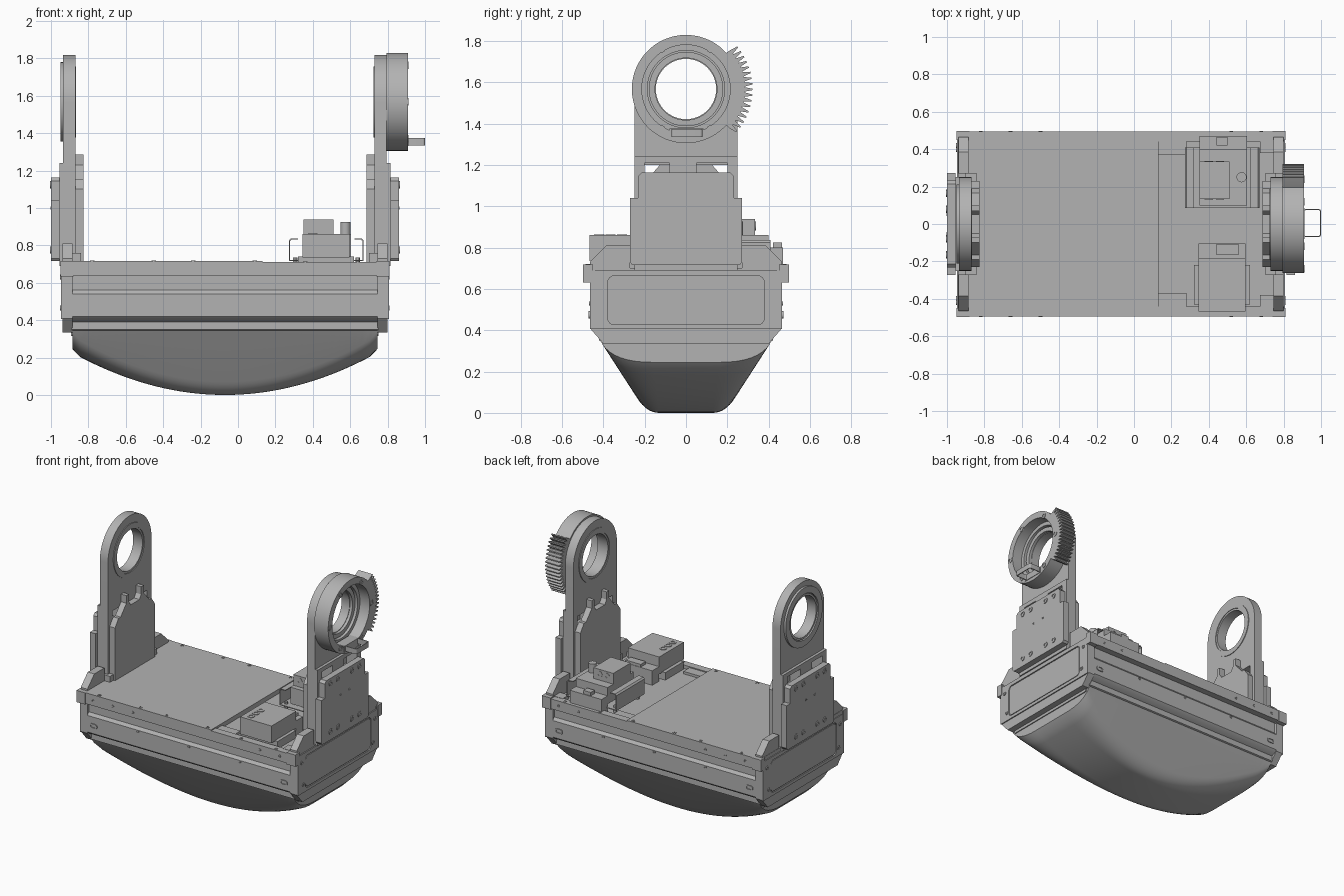
import bpy, bmesh
from math import sin, cos, pi, radians
from mathutils import Matrix

if "Cube" in bpy.data.objects:
    bpy.data.objects.remove(bpy.data.objects["Cube"])

grey = bpy.data.materials.new("machined grey")
grey.use_nodes = True
grey.diffuse_color = (0.45, 0.45, 0.45, 1)
grey.node_tree.nodes["Principled BSDF"].inputs["Base Color"].default_value = grey.diffuse_color

C = -0.07          # symmetry plane of the two towers
HUB = 1.567        # height of the pivot axis
AXES = {"x": Matrix(((0, 0, 1, 0), (1, 0, 0, 0), (0, 1, 0, 0), (0, 0, 0, 1))),
        "y": Matrix(((1, 0, 0, 0), (0, 0, -1, 0), (0, 1, 0, 0), (0, 0, 0, 1))),
        "z": Matrix.Identity(4)}


def finish(name, bm):
    bmesh.ops.remove_doubles(bm, verts=bm.verts, dist=1e-5)
    bmesh.ops.recalc_face_normals(bm, faces=bm.faces)
    for f in bm.faces:
        f.smooth = True
    me = bpy.data.meshes.new(name)
    bm.to_mesh(me)
    me.set_sharp_from_angle(angle=radians(30))
    me.materials.append(grey)
    ob = bpy.data.objects.new(name, me)
    bpy.context.collection.objects.link(ob)
    return ob


def plate(name, axis, a, b, *loops):
    """Extrude an outline with holes along an axis from a to b."""
    cu = bpy.data.curves.new(name, "CURVE")
    cu.dimensions, cu.fill_mode = "2D", "BOTH"
    cu.extrude = abs(b - a) / 2
    for pts in loops:
        sp = cu.splines.new("POLY")
        sp.points.add(len(pts) - 1)
        for p, (u, v) in zip(sp.points, pts):
            p.co = (u, v, 0, 1)
        sp.use_cyclic_u = True
    tmp = bpy.data.objects.new(name + " outline", cu)
    me = bpy.data.meshes.new_from_object(tmp)
    bm = bmesh.new()
    bm.from_mesh(me)
    bpy.data.objects.remove(tmp)
    bpy.data.curves.remove(cu)
    bpy.data.meshes.remove(me)
    mid = (a + b) / 2 * (-1 if axis == "y" else 1)
    bm.transform(AXES[axis] @ Matrix.Translation((0, 0, mid)))
    return finish(name, bm)


def circle(u, v, r, n=64, start=0, end=2 * pi):
    k = n if end - start > 6.28 else n - 1
    return [(u + r * cos(start + (end - start) * i / k),
             v + r * sin(start + (end - start) * i / k)) for i in range(n)]


def rect(u0, u1, v0, v1, r=0):
    if not r:
        return [(u0, v0), (u1, v0), (u1, v1), (u0, v1)]
    out = []
    for q, (u, v) in enumerate(((u1 - r, v1 - r), (u0 + r, v1 - r), (u0 + r, v0 + r), (u1 - r, v0 + r))):
        out += circle(u, v, r, 7, q * pi / 2, (q + 1) * pi / 2)
    return out


def box(name, x0, x1, y0, y1, z0, z1):
    return plate(name, "z", z0, z1, rect(x0, x1, y0, y1))


def sym(half):
    """Mirror a right-hand outline to a closed one."""
    return half + [(-u, v) for u, v in reversed(half)]


def screw(name, axis, u, v, at, out=0.005, r=0.014):
    plate(name, axis, at - abs(out), at + abs(out), circle(u, v, r, 16), circle(u, v, r * 0.55, 12))


# Belly: lofted sections with rounded lower corners
bm = bmesh.new()
rings = []
for i in range(41):
    s = -1 + i / 20
    t = s * s
    zb = 0.225 * t + (0.02 if abs(s) == 1 else 0)
    yc = 0.19 + 0.22 * zb / 0.34
    p0 = (yc - 0.06 - 0.12 * t, zb)
    zs = zb + 0.07 + 0.02 * t
    p2 = (0.19 + 0.22 * zs / 0.34, zs)
    half = [(0.41, 0.345)]
    for k in range(9):
        q = 1 - k / 8
        half.append(tuple((1 - q) ** 2 * p0[j] + 2 * q * (1 - q) * (yc, zb)[j] + q * q * p2[j] for j in (0, 1)))
    rings.append([bm.verts.new((C + 0.815 * s, y, z)) for y, z in sym(half)])
for r0, r1 in zip(rings, rings[1:]):
    for k in range(len(r0)):
        n = (k + 1) % len(r0)
        bm.faces.new((r0[k], r0[n], r1[n], r1[k]))
bm.faces.new(rings[0])
bm.faces.new(rings[-1])
finish("belly", bm)

# Body: long section profile, lid and recessed deck
plate("body_shell", "x", C - 0.82, C + 0.82, sym([
    (0.40, 0.34), (0.42, 0.35), (0.42, 0.39), (0.45, 0.405), (0.465, 0.42), (0.465, 0.54),
    (0.448, 0.56), (0.448, 0.685)]))
box("lid", C - 0.87, 0.13, -0.494, 0.494, 0.68, 0.717)
for s in (-1, 1):
    y = sorted((s * 0.44, s * 0.494))
    box("long_rail", C - 0.872, C + 0.872, *y, 0.638, 0.71)
    box("deck_bracket", 0.131, 0.28, *sorted((s * 0.37, s * 0.45)), 0.68, 0.703)
    for x in (-0.78, -0.45, -0.24, 0.09, 0.36, 0.64):
        screw("rail_top_screw", "z", x, s * 0.475, 0.717 if x < 0.13 else 0.71, 0.003, 0.012)
    for x in (-0.82, -0.66, -0.5, 0.52, 0.68):
        screw("rail_side_screw", "y", x, 0.675, s * 0.494, 0.003, 0.01)
    for x in (-0.48, -0.07, 0.34):
        screw("panel_screw", "y", x, 0.53, s * 0.465, 0.004, 0.01)
    for x in (C - 0.765, C + 0.765):
        plate("latch_slot", "y", s * 0.465 - 0.006, s * 0.465 + 0.006,
              rect(x - 0.03, x + 0.03, 0.457, 0.492, 0.016), rect(x - 0.02, x + 0.02, 0.465, 0.484, 0.009))

# Arm outline with hub hole and two windows
arm = circle(0, HUB, 0.25, 48, 0, pi) + [(-0.25, 1.2), (0.25, 1.2)]
windows = [rect(-0.2, -0.08, 1.1, 1.21), rect(0.05, 0.2, 1.1, 1.21)]

# Both ends: frame, end panel and tower
for s, side in ((1, "left"), (-1, "right")):
    def ends(a, b):
        return sorted((C + s * a, C + s * b))

    def part(name, a, b, *loops):
        return plate(side + "_" + name, "x", *ends(a, b), *loops)

    part("end_frame", 0.815, 0.868, sym([
        (0.40, 0.335), (0.465, 0.41), (0.465, 0.73), (0.385, 0.81), (0.27, 0.81), (0.27, 0.7)]))
    part("end_rim", 0.868, 0.876, rect(-0.465, 0.465, 0.405, 0.69), rect(-0.378, 0.378, 0.427, 0.663, 0.03))
    part("end_cover", 0.868, 0.874, rect(-0.372, 0.372, 0.433, 0.657, 0.027))
    part("lower_lip", 0.80, 0.822, rect(-0.38, 0.38, 0.315, 0.345))
    for y in (-1, 1):
        part("corner_clip", 0.81, 0.88, rect(*sorted((y * 0.45, y * 0.498)), 0.632, 0.717))
        for z, w in ((0.63, 0.42), (0.465, 0.4)):
            screw("end_screw", "x", y * w, z, C + s * 0.876)
        # Gusset foot beside the tower
        part("tower_foot", 0.77, 0.83, rect(*sorted((y * 0.2, y * 0.27)), 0.685, 0.76))
        part("end_bracket", 0.745, 0.82, rect(*sorted((y * 0.38, y * 0.45)), 0.685, 0.712))

    # Tower
    part("arm", 0.80, 0.865, arm, circle(0, HUB, 0.146))
    part("arm_foot", 0.80, 0.885, rect(-0.25, 0.25, 0.69, 1.24), *windows)
    # Arm stops above the windows, so its lower strip is trimmed by the foot outline
    part("outer_plate", 0.885, 0.93, sym([
        (0.26, 0.715), (0.272, 0.73), (0.272, 1.04), (0.232, 1.04), (0.232, 1.145), (0.215, 1.162)]))
    part("inner_plate", 0.757, 0.80, sym([(0.23, 0.685), (0.23, 1.1), (0.19, 1.155)]))
    part("inner_stop", 0.757, 0.80, sym([(0.17, 1.15), (0.1, 1.23), (0.1, 1.285), (0.07, 1.285),
                                         (0.07, 1.23), (0.05, 1.2)]))
    for y in (-0.165, -0.08, 0.08, 0.165):
        for z in (0.775, 1.125):
            screw("plate_screw", "x", y, z, C + s * 0.93, 0.005, 0.02)
    for y in (-0.05, 0.05):
        screw("plate_pin", "x", y, 1.0, C + s * 0.93, 0.003, 0.008)
    # Inner bearing lip
    part("bearing_lip", 0.795, 0.80, circle(0, HUB, 0.19), circle(0, HUB, 0.16))

# Right bearing cover
plate("right_bearing_cover", "x", C - 0.88, C - 0.865, circle(0, HUB, 0.212), circle(0, HUB, 0.165))
plate("right_bearing_race", "x", C - 0.874, C - 0.865, circle(0, HUB, 0.16), circle(0, HUB, 0.146))

# Left hub ring with a toothed sector
teeth, span = 17, radians(84)
rim = []
for i in range(teeth):
    a = -span / 2 + span * i / teeth
    for f, r in ((0.0, 0.285), (0.3, 0.322), (0.55, 0.322), (0.85, 0.285)):
        rim.append((r * cos(a + f * span / teeth), HUB + r * sin(a + f * span / teeth)))
rim += circle(0, HUB, 0.262, 56, span / 2, 2 * pi - span / 2)
plate("gear_ring", "x", 0.83, 0.908, rim, circle(0, HUB, 0.214))
plate("gear_ring_base", "x", 0.795, 0.83, rim, circle(0, HUB, 0.187))
plate("gear_bearing", "x", 0.795, 0.815, circle(0, HUB, 0.18), circle(0, HUB, 0.15))
for k in range(6):
    screw("ring_screw", "x", 0.238 * cos(k * pi / 3), HUB + 0.2 * sin(k * pi / 3) / sin(pi / 3) * 0.98, 0.908, 0.004, 0.02)
box("sensor_seat", 0.84, 0.912, -0.08, 0.085, 1.33, 1.375)
plate("sensor_loop", "z", 1.335, 1.373, rect(0.905, 1.0, -0.07, 0.08, 0.012), rect(0.911, 0.994, -0.064, 0.074, 0.008))

# Rear electronics: folded tray, board, connector and post
w = 0.006
tray = [(0.19, 0.834), (0.165, 0.834)]
tray = [(0.2, 0.715), (0.2, 0.825), (0.19, 0.836), (0.15, 0.836), (0.15, 0.836 - w),
        (0.19 - w / 2, 0.836 - w), (0.2 - w, 0.822), (0.2 - w, 0.715 + w)]
plate("rear_tray", "y", 0.085, 0.41, [(0.472 + u, z) for u, z in sym(tray)])
box("rear_module", 0.35, 0.605, 0.1, 0.40, 0.74, 0.86)
box("rear_terminal", 0.35, 0.605, 0.40, 0.47, 0.68, 0.80)
box("rear_terminal_plug", 0.44, 0.5, 0.42, 0.465, 0.80, 0.825)
plate("rear_connector", "y", 0.135, 0.335, rect(0.35, 0.51, 0.86, 0.938))
for x in (0.4, 0.46):
    for y in (0.135, 0.335):
        screw("connector_port", "y", x, 0.905, y, 0.003, 0.022)
plate("rear_post", "z", 0.85, 0.925, circle(0.575, 0.25, 0.027, 24))
for x in (0.305, 0.64):
    for y in (0.12, 0.375):
        plate("tray_standoff", "z", 0.68, 0.735, circle(x, y, 0.012, 12))

# Front electronics: box module with feet and a small plug block
box("front_module", 0.345, 0.597, -0.468, -0.185, 0.735, 0.86)
box("front_module_foot", 0.32, 0.62, -0.43, -0.22, 0.68, 0.74)
box("front_plug", 0.345, 0.597, -0.185, -0.105, 0.68, 0.79)
box("front_plug_cap", 0.44, 0.56, -0.165, -0.108, 0.79, 0.81)
for y in (-0.31, -0.365, -0.42):
    screw("module_knob", "z", 0.4, y, 0.86, 0.004, 0.025)
